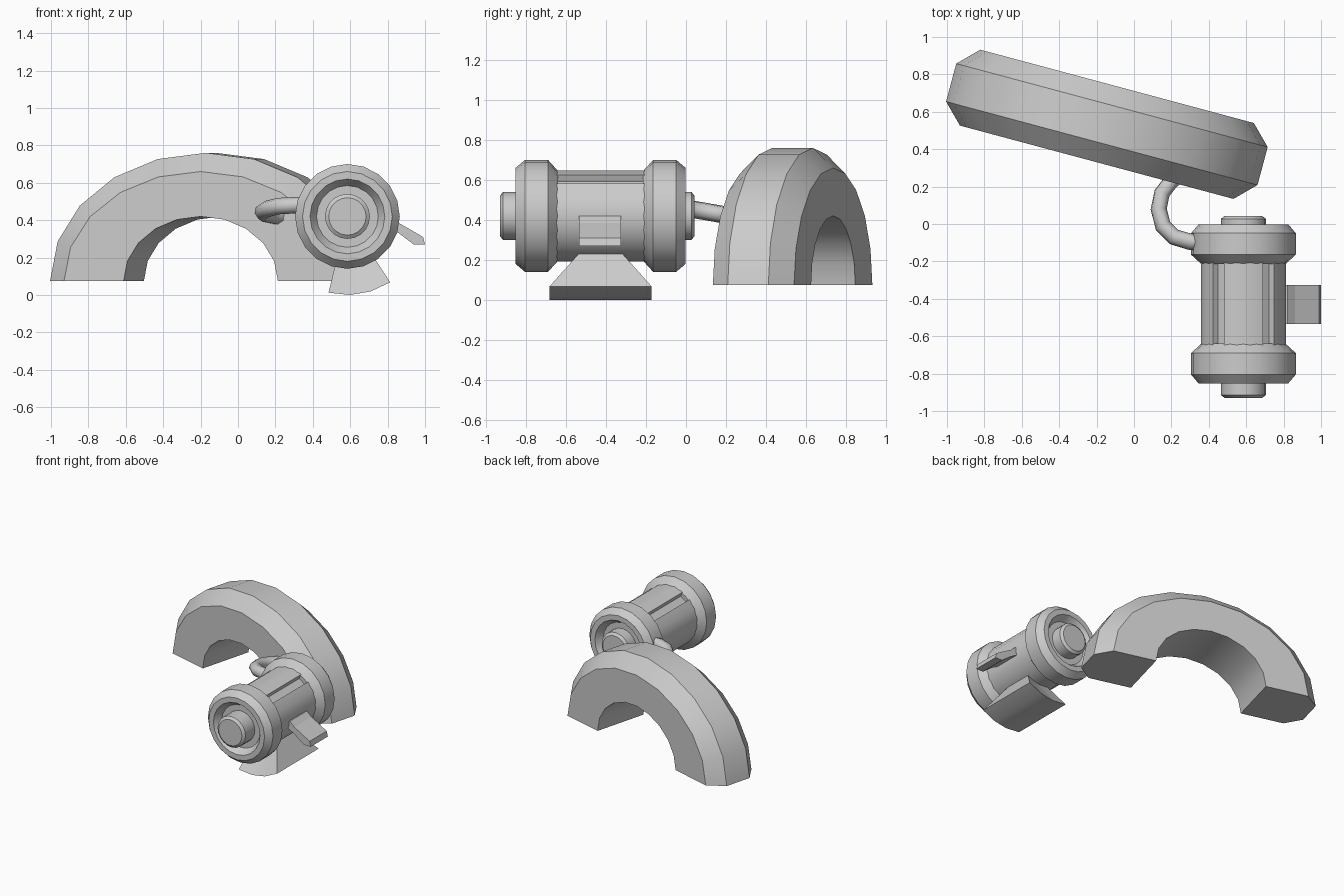
import bpy, bmesh, math
from mathutils import Vector

if "Cube" in bpy.data.objects:
    bpy.data.objects.remove(bpy.data.objects["Cube"])

CX, CZ, MID = 0.585, 0.42, -0.427   # motor axis and mid-length


def finish(name, bm, smooth=True):
    bmesh.ops.remove_doubles(bm, verts=bm.verts, dist=1e-5)
    bmesh.ops.recalc_face_normals(bm, faces=bm.faces)
    me = bpy.data.meshes.new(name)
    bm.to_mesh(me)
    bm.free()
    ob = bpy.data.objects.new(name, me)
    bpy.context.collection.objects.link(ob)
    if smooth:
        bpy.ops.object.select_all(action='DESELECT')
        ob.select_set(True)
        bpy.context.view_layer.objects.active = ob
        bpy.ops.object.shade_smooth_by_angle(angle=math.radians(30))
    return ob


def loft(name, loops, closed=False, smooth=True):
    """Skin a row of equal closed loops; cap both ends unless closed."""
    bm = bmesh.new()
    rows = [[bm.verts.new(p) for p in lp] for lp in loops]
    n = len(rows[0])
    pairs = list(zip(rows, rows[1:])) + ([(rows[-1], rows[0])] if closed else [])
    for a, b in pairs:
        for i in range(n):
            j = (i + 1) % n
            bm.faces.new((a[i], a[j], b[j], b[i]))
    if not closed:
        bm.faces.new(rows[0])
        bm.faces.new(rows[-1])
    return finish(name, bm, smooth)


def lathe(name, profile, n=20):
    """Revolve (radius, y) points around the motor axis."""
    loops = [[(CX + r * math.sin(2 * math.pi * i / n), y,
               CZ + r * math.cos(2 * math.pi * i / n)) for i in range(n)]
             for r, y in profile]
    return loft(name, loops)


# Half-elliptic arch: section is (radius, height, sideways offset)
section = [(.427, .345, -.21), (.757, .585, -.21), (.862, .685, -.105),
           (.862, .685, .105), (.757, .585, .21), (.427, .345, .21)]
t = math.radians(-15)
u, v = Vector((math.cos(t), math.sin(t), 0)), Vector((-math.sin(t), math.cos(t), 0))
base = Vector((-.145, .533, .075))
loft("arch", [[base + u * (r * math.cos(a)) + v * w + Vector((0, 0, h * math.sin(a)))
               for r, h, w in section]
              for a in [math.pi * k / 10 for k in range(11)]])

# End rings with recessed faces, and the bosses inside them
ring = [(.165, -.80), (.20, -.852), (.24, -.852), (.28, -.805),
        (.28, -.69), (.225, -.64)]
lathe("front_ring", ring)
lathe("back_ring", [(r, 2 * MID - y) for r, y in ring])
for name, y0, y1, s in (("front_boss", -.79, -.93, -1), ("back_boss", -.06, .043, 1)):
    lathe(name, [(.12, y0), (.12, y1 - s * .015), (.10, y1)])

# Motor body with grooves along its upper side
outline = []
for k in range(20):
    a = k * 18 - 9
    mid = (a + 9 + 180) % 360 - 180
    if abs(mid) == 36:
        outline += [(.23, a), (.195, a + 1), (.195, a + 17), (.23, a + 18)]
    else:
        outline += [(.23, a)] if abs((mid - 18 + 180) % 360 - 180) != 36 else []
loft("motor_body", [[(CX + r * math.sin(math.radians(a)), y,
                      CZ + r * math.cos(math.radians(a))) for r, a in outline]
                    for y in (-.66, -.19)])

# Flared foot: a wedge between two radii around the motor axis
angles = [math.radians(a) for a in (-14, 2, 17, 33)]
foot = []
for a in angles:
    s, c = math.sin(a), -math.cos(a)
    foot.append([(CX + r * s, MID + w, CZ + r * c)
                 for r, w in ((.20, -.09), (.42, -.255), (.42, .255), (.20, .09))])
loft("foot", foot)

# Side terminal box
box = [(.79, .42), (.82, .42), (.86, .385), (.99, .31), (1.0, .27), (.94, .27),
       (.86, .33), (.79, .37)]
loft("side_box", [[(x, y, z) for x, z in box] for y in (-.535, -.325)], smooth=False)

# Bent pipe from the back ring into the arch
cu = bpy.data.curves.new("pipe", 'CURVE')
cu.dimensions = '3D'
cu.bevel_depth = .044
cu.bevel_resolution = 2
cu.use_fill_caps = True
pts = [(.42, -.095, .48), (.30, -.095, .48), (.215, -.07, .475), (.155, -.01, .46),
       (.132, .08, .445), (.15, .165, .43), (.20, .23, .42), (.26, .27, .415)]
sp = cu.splines.new('POLY')
sp.points.add(len(pts) - 1)
for p, co in zip(sp.points, pts):
    p.co = (*co, 1)
bpy.context.collection.objects.link(bpy.data.objects.new("pipe", cu))
